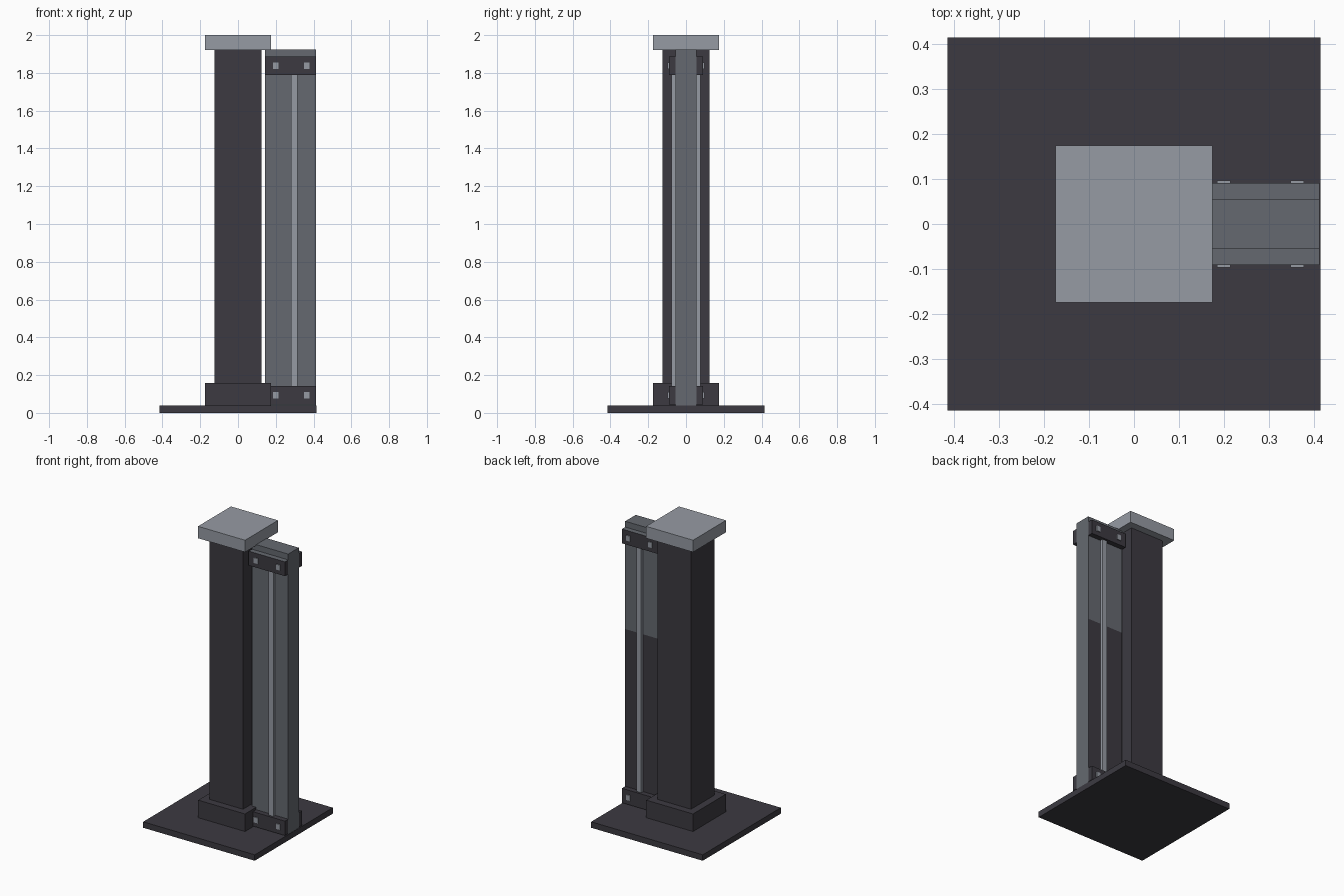
import bpy, bmesh

if "Cube" in bpy.data.objects:
    bpy.data.objects.remove(bpy.data.objects["Cube"])


def material(name, rgb):
    m = bpy.data.materials.new(name)
    m.diffuse_color = (*rgb, 1.0)
    m.use_nodes = True
    m.node_tree.nodes["Principled BSDF"].inputs["Base Color"].default_value = m.diffuse_color
    return m


DARK = material("charcoal", (0.045, 0.042, 0.053))
GREY = material("mid grey", (0.130, 0.141, 0.162))
LIGHT = material("light grey", (0.305, 0.328, 0.371))


def box(name, xs, ys, zs, *mats, cut=None, rule=None):
    """Box from ranges; optional horizontal cut and a face rule giving the second material."""
    bm = bmesh.new()
    bmesh.ops.create_cube(bm, size=1)
    for v in bm.verts:
        v.co = [r[0] if c < 0 else r[1] for c, r in zip(v.co, (xs, ys, zs))]
    if cut:
        bmesh.ops.bisect_plane(bm, geom=bm.verts[:] + bm.edges[:] + bm.faces[:],
                               plane_co=(0, 0, cut), plane_no=(0, 0, 1))
    bm.normal_update()
    if rule:
        for f in bm.faces:
            f.material_index = int(rule(f))
    me = bpy.data.meshes.new(name)
    bm.to_mesh(me)
    bm.free()
    for m in mats:
        me.materials.append(m)
    ob = bpy.data.objects.new(name, me)
    bpy.context.collection.objects.link(ob)
    return ob


def square(name, half, zs, mat):
    return box(name, (-half, half), (-half, half), zs, mat)


# Post: base plate, foot collar, column and cap
square("base_plate", 0.415, (0.0, 0.04), DARK)
square("foot_collar", 0.174, (0.04, 0.158), DARK)
square("column", 0.125, (0.04, 1.92), DARK)
square("cap", 0.175, (1.92, 2.0), LIGHT)

# Side panel, with the lower part of its back face dark
PX = (0.143, 0.413)
box("side_panel", PX, (-0.056, 0.056), (0.04, 1.925), GREY, DARK, cut=1.2,
    rule=lambda f: f.normal.y > 0.9 and f.calc_center_median().z < 1.2)

# Rods, clamps and bolts on both faces of the panel
for side, s in (("front", -1), ("back", 1)):
    def ys(a, b):
        return tuple(sorted((s * a, s * b)))

    box(f"{side}_rod", (0.28, 0.316), ys(0.056, 0.076), (0.14, 1.79), LIGHT)
    for level, z0, z1 in (("lower", 0.045, 0.142), ("upper", 1.79, 1.886)):
        box(f"{side}_{level}_clamp", PX, ys(0.056, 0.091), (z0, z1), DARK, GREY,
            rule=lambda f: f.normal.z > 0.9 and z1 > 1)
        zc = (z0 + z1) / 2
        for i, x in enumerate((0.2, 0.364)):
            box(f"{side}_{level}_bolt_{i + 1}", (x - 0.015, x + 0.015),
                ys(0.091, 0.097), (zc - 0.018, zc + 0.018), LIGHT)
